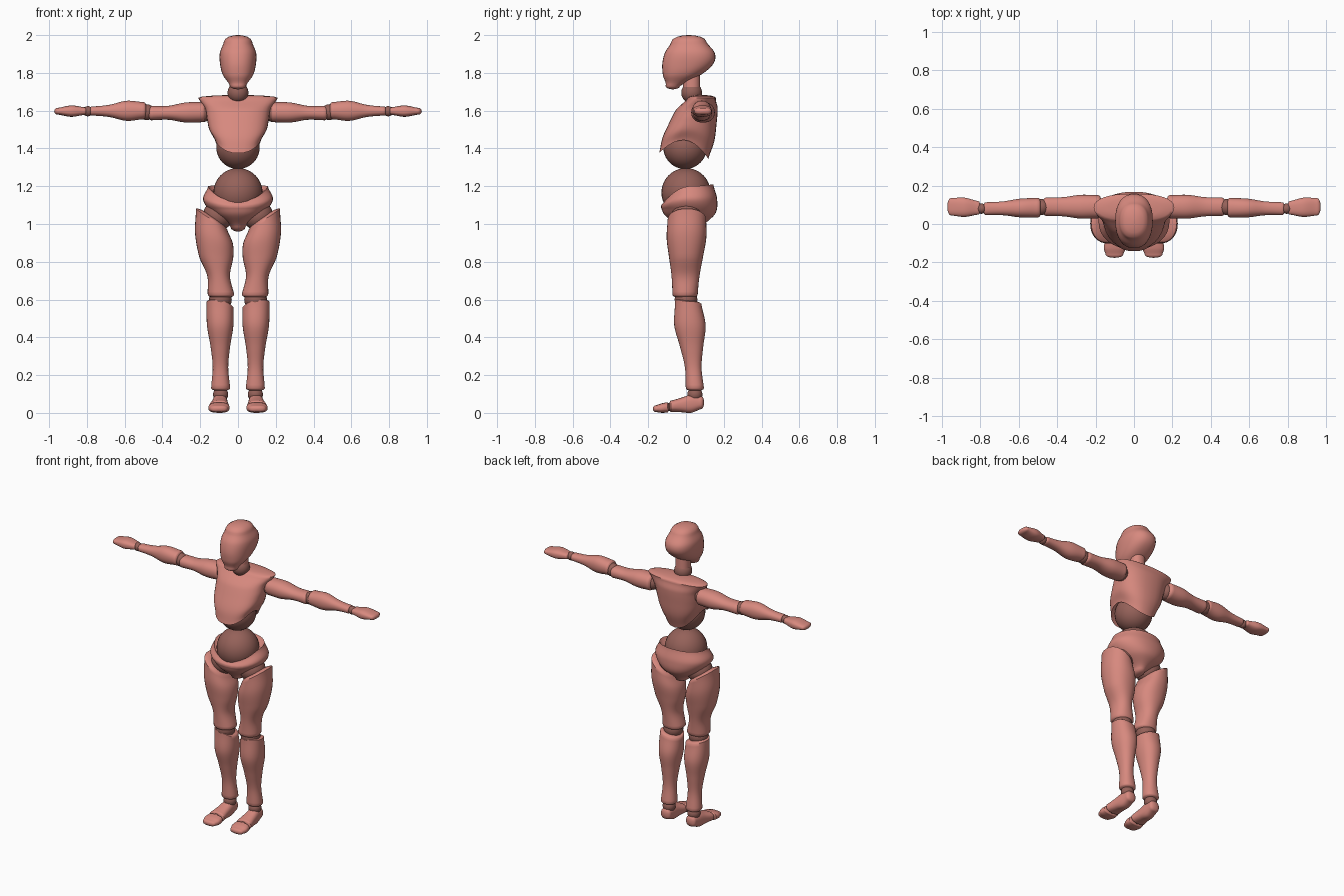
import bpy, bmesh, math
from mathutils import Vector

cube = bpy.data.objects.get("Cube")
if cube:
    bpy.data.objects.remove(cube, do_unlink=True)


def make_material(name, colour):
    mat = bpy.data.materials.new(name)
    mat.use_nodes = True
    mat.diffuse_color = colour
    mat.node_tree.nodes["Principled BSDF"].inputs["Base Color"].default_value = colour
    return mat


SKIN = make_material("salmon pink", (.68, .25, .21, 1))
JOINT = make_material("dark rose", (.3, .12, .1, 1))


def finish(name, bm, mat):
    bmesh.ops.recalc_face_normals(bm, faces=bm.faces)
    mesh = bpy.data.meshes.new(name)
    bm.to_mesh(mesh)
    bm.free()
    mesh.materials.append(mat)
    obj = bpy.data.objects.new(name, mesh)
    bpy.context.collection.objects.link(obj)
    bpy.ops.object.select_all(action="DESELECT")
    obj.select_set(True)
    bpy.context.view_layer.objects.active = obj
    bpy.ops.object.shade_smooth_by_angle(angle=math.radians(50))


def ball(name, centre, radius, side=1):
    bm = bmesh.new()
    bmesh.ops.create_uvsphere(bm, u_segments=32, v_segments=20, radius=radius)
    bmesh.ops.translate(bm, verts=bm.verts, vec=(centre[0] * side, centre[1], centre[2]))
    finish(name, bm, JOINT)


def spline(values, t):
    """Catmull-Rom value at t between 0 and 1, with evenly spaced values."""
    last = len(values) - 1
    i = min(int(t * last), last - 1)
    f = t * last - i
    a, b, c, d = (values[min(max(i + k, 0), last)] for k in (-1, 0, 1, 2))
    return b + f / 2 * (c - a + f * (2 * a - 5 * b + 4 * c - d + f * (3 * (b - c) + d - a)))


def power_wave(value, power):
    return math.copysign(abs(value) ** (2 / power), value)


def body_part(name, start, end, widths, depths, caps=(.02, .02), bow=0,
              start_edge=(0, 0, 0), end_edge=(0, 0, 0), fade=.1, power=2.2, side=1):
    """Sweep rounded sections from start to end, with domed caps. The edges
    (tilt, front, back) shift each rim along the part, fading inwards."""
    start, end = Vector(start), Vector(end)
    span = end - start
    axis = max(range(3), key=lambda i: abs(span[i]))
    across, up = [i for i in range(3) if i != axis]
    direction = math.copysign(1, span[axis])
    steps, count = 24, 32
    domes = [math.radians(a) for a in (25, 50, 70, 85)]

    # Each ring is: place along the part, scale, offset beyond the end
    rings = [(0, math.cos(a), -caps[0] * math.sin(a)) for a in reversed(domes)]
    rings += [(k / steps, 1, 0) for k in range(steps + 1)]
    rings += [(1, math.cos(a), caps[1] * math.sin(a)) for a in domes]

    bm = bmesh.new()
    loops = []
    for t, scale, offset in rings:
        centre = start + span * t
        centre[1] += bow * math.sin(math.pi * t)
        width, depth = scale * spline(widths, t), scale * spline(depths, t)
        loop = []
        for k in range(count):
            angle = math.tau * k / count
            c, s = math.cos(angle), math.sin(angle)
            p = centre.copy()
            p[across] += width * power_wave(c, power)
            p[up] += depth * power_wave(s, power)
            p[axis] += direction * offset
            for (tilt, front, back), gap in ((start_edge, t), (end_edge, 1 - t)):
                weight = scale * max(0, 1 - gap * span.length / fade)
                p[axis] += weight * (tilt * c + front * max(0, -s) ** 1.6 + back * max(0, s) ** 1.6)
            p.x *= side
            loop.append(bm.verts.new(p))
        loops.append(loop)
    for a, b in zip(loops, loops[1:]):
        for k in range(count):
            n = (k + 1) % count
            bm.faces.new((a[k], a[n], b[n], b[k]))
    bm.faces.new(loops[0])
    bm.faces.new(loops[-1])
    finish(name, bm, SKIN)


# Head and neck
body_part("head", (0, -.07, 1.73), (0, .015, 1.965),
          widths=(.042, .08, .095, .096, .075), depths=(.038, .1, .135, .132, .093),
          caps=(.017, .035), bow=.037, power=2.3)
body_part("neck_stem", (0, .03, 1.72), (0, .03, 1.8), widths=(.045, .045), depths=(.045, .045))
ball("neck_ball", (0, .03, 1.695), .055)

# Torso: hollow rims hold the two waist balls
body_part("chest", (0, -.012, 1.445), (0, .085, 1.668),
          widths=(.122, .152, .164, .175, .21), depths=(.13, .137, .125, .107, .073),
          caps=(-.04, .015), start_edge=(0, -.07, -.1), fade=.17, power=2.35)
ball("upper_waist_ball", (0, -.005, 1.406), .115)
ball("lower_waist_ball", (0, 0, 1.166), .13)
body_part("pelvis", (0, .02, .985), (0, .015, 1.2),
          widths=(.04, .135, .185, .158), depths=(.07, .138, .148, .13),
          caps=(.025, -.05), end_edge=(0, -.08, .01), fade=.12)

for label, side in (("left", 1), ("right", -1)):
    # Arm, stretched out sideways
    ball(label + "_shoulder_ball", (.185, .085, 1.59), .05, side)
    body_part(label + "_upper_arm", (.185, .09, 1.592), (.46, .09, 1.587),
              widths=(.06, .062, .05, .048), depths=(.053, .053, .037, .038), side=side)
    ball(label + "_elbow_ball", (.483, .088, 1.592), .042, side)
    body_part(label + "_forearm", (.497, .085, 1.6), (.775, .08, 1.598),
              widths=(.05, .049, .036, .033), depths=(.045, .053, .032, .024),
              caps=(.015, .01), side=side)
    ball(label + "_wrist_ball", (.795, .08, 1.597), .027, side)
    body_part(label + "_hand", (.81, .084, 1.598), (.955, .09, 1.597),
              widths=(.035, .05, .045), depths=(.02, .03, .018), caps=(.01, .018),
              power=2.6, side=side)

    # Leg
    ball(label + "_hip_ball", (.105, .005, 1.045), .08, side)
    body_part(label + "_thigh", (.09, -.005, .625), (.14, .005, 1.025),
              widths=(.07, .06, .09, .1, .083), depths=(.067, .074, .09, .105, .102),
              end_edge=(.055, 0, 0), fade=.2, side=side)
    ball(label + "_knee_ball", (.093, 0, .6), .06, side)
    body_part(label + "_shin", (.092, .047, .13), (.095, .012, .575),
              widths=(.05, .041, .052, .07, .071), depths=(.048, .044, .062, .083, .07),
              caps=(.015, .012), end_edge=(.015, .02, 0), side=side)
    ball(label + "_ankle_ball", (.092, .047, .098), .04, side)

    # Foot and toes
    body_part(label + "_foot", (.093, .08, .055), (.1, -.08, .035),
              widths=(.035, .04, .045, .052), depths=(.035, .048, .038, .03),
              caps=(.016, .008), power=2.5, side=side)
    ball(label + "_toe_joint", (.1, -.08, .032), .024, side)
    body_part(label + "_toes", (.1, -.098, .029), (.102, -.16, .022),
              widths=(.054, .056, .046), depths=(.027, .025, .018),
              caps=(.008, .016), power=2.6, side=side)
